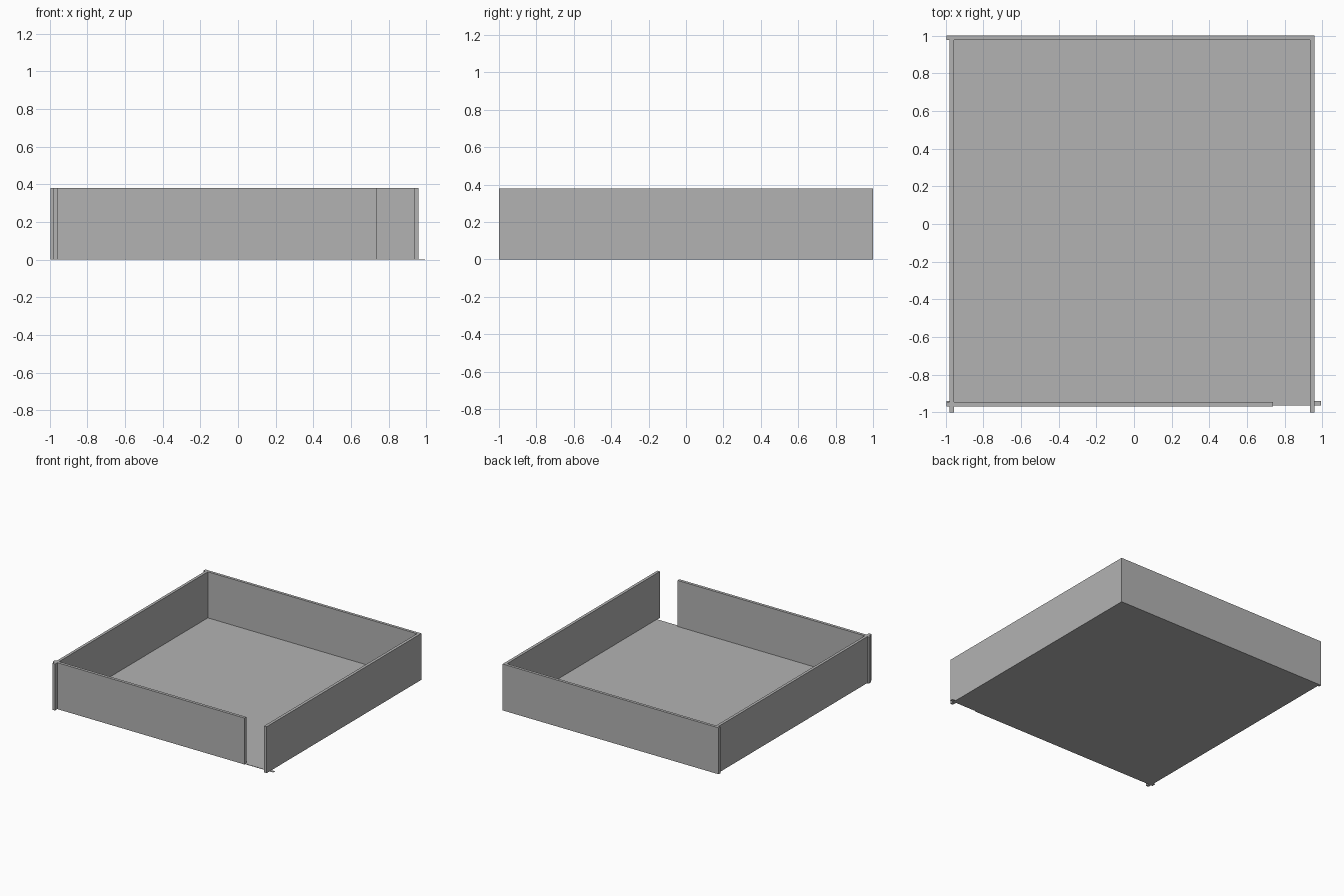
import bpy
import bmesh

if "Cube" in bpy.data.objects:
    bpy.data.objects.remove(bpy.data.objects["Cube"])

HEIGHT = 0.38

grey = bpy.data.materials.new("plain grey")
grey.diffuse_color = (0.45, 0.45, 0.45, 1)
grey.use_nodes = True
grey.node_tree.nodes["Principled BSDF"].inputs["Base Color"].default_value = grey.diffuse_color


def slab(name, x0, x1, y0, y1, z0=0.0, z1=HEIGHT):
    """Axis-aligned box given by its bounds."""
    bm = bmesh.new()
    bmesh.ops.create_cube(bm, size=1)
    for v in bm.verts:
        v.co.x = x1 if v.co.x > 0 else x0
        v.co.y = y1 if v.co.y > 0 else y0
        v.co.z = z1 if v.co.z > 0 else z0
    mesh = bpy.data.meshes.new(name)
    bm.to_mesh(mesh)
    bm.free()
    mesh.materials.append(grey)
    obj = bpy.data.objects.new(name, mesh)
    bpy.context.collection.objects.link(obj)
    return obj


# Thin floor sheet and the narrow sill strip across the open front
slab("floor", -0.978, 0.958, -0.96, 0.998, 0.0, 0.003)
slab("front_sill", -0.995, 0.993, -0.963, -0.941, 0.0, 0.002)

# Upright walls; side walls run past the front wall, leaving a gap at its right
slab("left_wall", -0.98, -0.957, -1.0, 0.977)
slab("right_wall", 0.936, 0.96, -1.0, 0.977)
slab("back_wall", -0.995, 0.96, 0.977, 1.0)
slab("front_wall", -0.995, 0.738, -0.97, -0.946)
